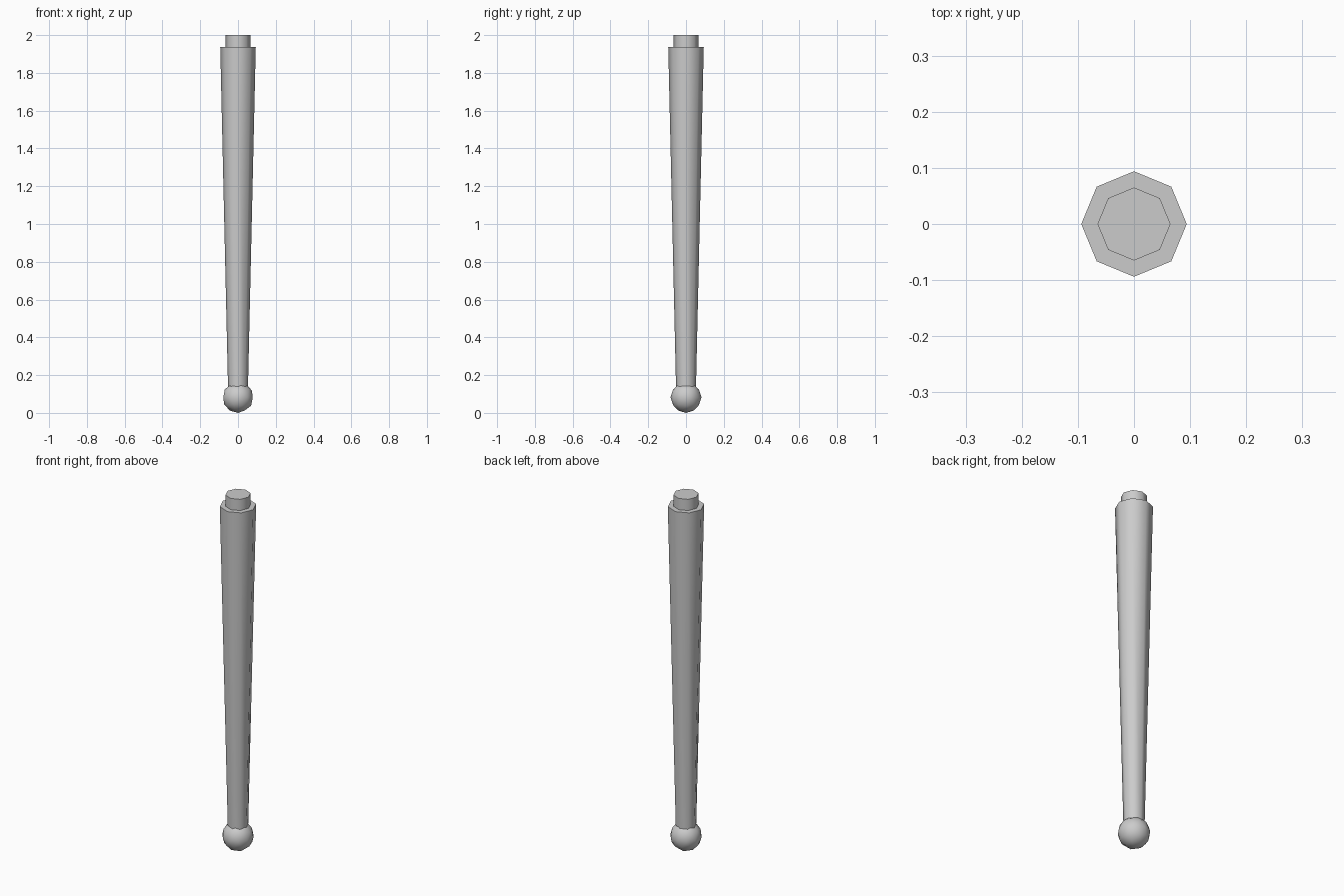
import bpy
import math

if "Cube" in bpy.data.objects:
    bpy.data.objects.remove(bpy.data.objects["Cube"])

grey = bpy.data.materials.new("light grey")
grey.use_nodes = True
colour = (0.6, 0.6, 0.6, 1)
grey.diffuse_color = colour
grey.node_tree.nodes["Principled BSDF"].inputs["Base Color"].default_value = colour


def finish(name, angle):
    """Name the active part, colour it and smooth its sides."""
    part = bpy.context.object
    part.name = name
    part.data.materials.append(grey)
    bpy.ops.object.shade_smooth_by_angle(angle=math.radians(angle))


def octagon_part(name, r_bottom, r_top, z_bottom, z_top):
    """Eight-sided tapered column with corners on the axes."""
    bpy.ops.mesh.primitive_cone_add(
        vertices=8, radius1=r_bottom, radius2=r_top, depth=z_top - z_bottom,
        location=(0, 0, (z_bottom + z_top) / 2))
    finish(name, 60)


# Tapered shaft and the peg on top of it
octagon_part("tapered_shaft", 0.052, 0.094, 0.1, 1.937)
octagon_part("top_peg", 0.065, 0.065, 1.9, 2.0)

# Round foot
bpy.ops.mesh.primitive_ico_sphere_add(subdivisions=2, radius=0.082, location=(0, 0, 0.082))
finish("ball_foot", 60)
